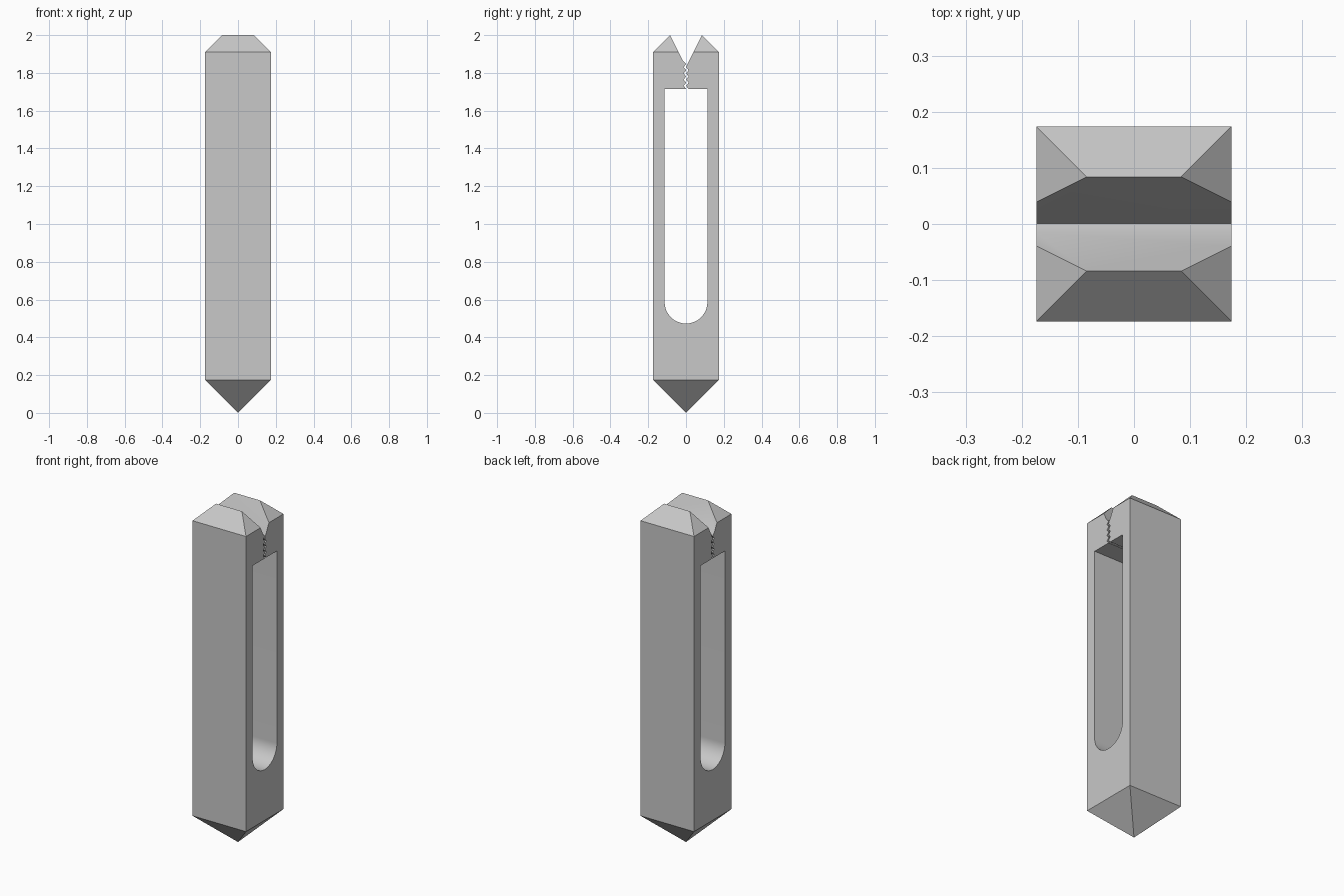
import bpy, bmesh, math
from mathutils import Vector

old = bpy.data.objects.get("Cube")
if old:
    bpy.data.objects.remove(old, do_unlink=True)

HALF = 0.174        # half width of the square bar
SLOT = 0.113        # half width of the long slot
SLOT_TOP = 1.715
SLOT_ARC = 0.586    # height of the arc centre

grey = bpy.data.materials.new("steel grey")
grey.use_nodes = True
colour = (0.58, 0.58, 0.58, 1)
grey.diffuse_color = colour
grey.node_tree.nodes["Principled BSDF"].inputs["Base Color"].default_value = colour


def make_object(name, bm):
    bmesh.ops.recalc_face_normals(bm, faces=bm.faces)
    mesh = bpy.data.meshes.new(name)
    bm.to_mesh(mesh)
    bm.free()
    mesh.materials.append(grey)
    obj = bpy.data.objects.new(name, mesh)
    bpy.context.collection.objects.link(obj)
    return obj


def square_bar():
    """Square bar with a 45 degree pyramid on each end."""
    bm = bmesh.new()
    corners = [(-1, -1), (1, -1), (1, 1), (-1, 1)]
    low, high = [[bm.verts.new((x * HALF, y * HALF, z)) for x, y in corners]
                 for z in (HALF, 2.084 - HALF)]
    tip = bm.verts.new((0, 0, 0))
    peak = bm.verts.new((0, 0, 2.084))
    for i in range(4):
        j = (i + 1) % 4
        bm.faces.new((low[i], low[j], high[j], high[i]))
        bm.faces.new((low[j], low[i], tip))
        bm.faces.new((high[i], high[j], peak))
    return make_object("clamp_body", bm)


def jaw_and_slot_profile():
    """Outline (y, z) of the opening: round-ended slot, toothed gap, V mouth."""
    arc = [(SLOT * math.cos(a), SLOT_ARC + SLOT * math.sin(a))
           for a in (-math.pi * i / 32 for i in range(33))]
    step = 0.0165
    left = [(0.001 if k % 2 == 0 else -0.013, SLOT_TOP + step * (8 - k))
            for k in range(8, -1, -1)]
    right = [(0.0 if k % 2 else 0.014, SLOT_TOP + step * (8 - k))
             for k in range(1, 9)]
    mouth = [(-0.016, 1.864), (-0.184, 2.2), (0.184, 2.2), (0.002, 1.836)]
    return (arc + [(-SLOT, SLOT_TOP)] + left + mouth + right
            + [(SLOT, SLOT_TOP)])


def extruded_cutter(points):
    bm = bmesh.new()
    face = bm.faces.new([bm.verts.new((-0.3, y, z)) for y, z in points])
    out = bmesh.ops.extrude_face_region(bm, geom=[face], use_keep_orig=True)
    moved = [v for v in out["geom"] if isinstance(v, bmesh.types.BMVert)]
    bmesh.ops.translate(bm, verts=moved, vec=Vector((0.6, 0, 0)))
    obj = make_object("opening_cutter", bm)
    obj.hide_render = True
    return obj


# Cut the opening through the bar from side to side
body = square_bar()
cutter = extruded_cutter(jaw_and_slot_profile())
cut = body.modifiers.new("opening", "BOOLEAN")
cut.operation = "DIFFERENCE"
cut.solver = "EXACT"
cut.object = cutter

bpy.ops.object.select_all(action="DESELECT")
body.select_set(True)
bpy.context.view_layer.objects.active = body
bpy.ops.object.modifier_apply(modifier=cut.name)
bpy.data.objects.remove(cutter, do_unlink=True)

# Smooth only the rounded slot end
bpy.ops.object.shade_smooth_by_angle(angle=math.radians(20))
